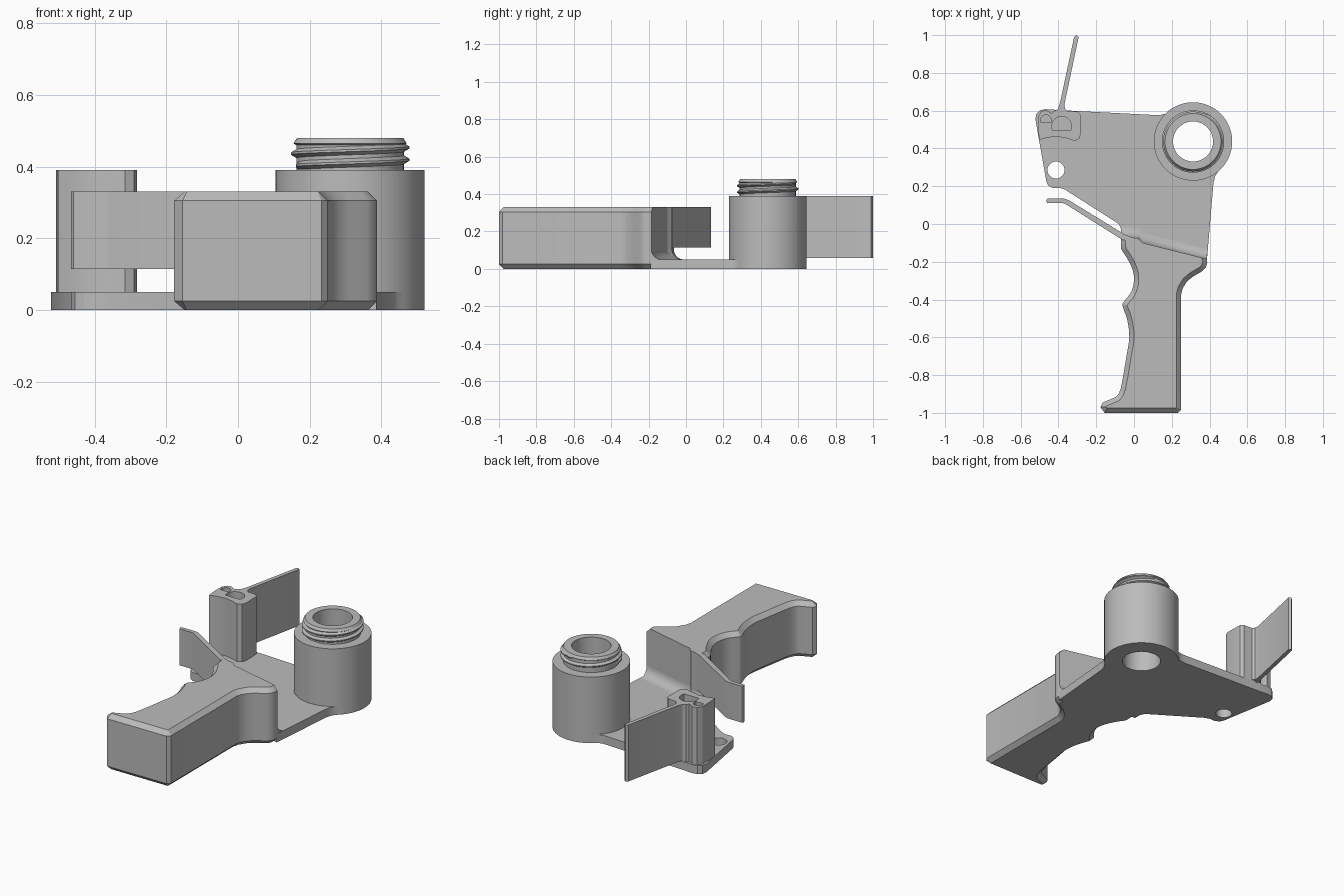
import bpy, bmesh, math
from mathutils import Vector

if "Cube" in bpy.data.objects:
    bpy.data.objects.remove(bpy.data.objects["Cube"])

grey = bpy.data.materials.new("plain grey")
grey.diffuse_color = (0.5, 0.5, 0.5, 1)
grey.use_nodes = True
grey.node_tree.nodes["Principled BSDF"].inputs["Base Color"].default_value = grey.diffuse_color
CX, CY, R, BORE = 0.3125, 0.437, 0.2075, 0.106


def finish(name, bm, angle=30):
    """Turn a bmesh into an object, smooth with sharp edges kept."""
    bmesh.ops.remove_doubles(bm, verts=bm.verts, dist=1e-5)
    bmesh.ops.recalc_face_normals(bm, faces=bm.faces)
    for f in bm.faces:
        f.smooth = True
    for e in bm.edges:
        e.smooth = len(e.link_faces) == 2 and e.calc_face_angle(0) < math.radians(angle)
    me = bpy.data.meshes.new(name)
    bm.to_mesh(me)
    bm.free()
    me.materials.append(grey)
    ob = bpy.data.objects.new(name, me)
    bpy.context.collection.objects.link(ob)
    return ob


def prism(name, loops, z0, z1):
    """Extrude an outline (first loop) with holes (other loops)."""
    bm = bmesh.new()
    edges = []
    for loop in loops:
        vs = [bm.verts.new((x, y, z0)) for x, y in loop]
        edges += [bm.edges.new((vs[i - 1], vs[i])) for i in range(len(vs))]
    bmesh.ops.triangle_fill(bm, use_beauty=True, use_dissolve=False, edges=edges)
    ext = bmesh.ops.extrude_face_region(bm, geom=bm.faces[:])
    for v in ext["geom"]:
        if isinstance(v, bmesh.types.BMVert):
            v.co.z = z1
    return finish(name, bm)


def loft(name, rings, caps=True, wrap=False):
    """Skin closed rings of 3D points."""
    bm = bmesh.new()
    rows = [[bm.verts.new(p) for p in ring] for ring in rings]
    n = len(rows[0])
    for k in range(len(rows) if wrap else len(rows) - 1):
        a, b = rows[k], rows[(k + 1) % len(rows)]
        for i in range(n):
            j = (i + 1) % n
            bm.faces.new((a[i], a[j], b[j], b[i]))
    if caps:
        bm.faces.new(rows[0])
        bm.faces.new(rows[-1])
    return finish(name, bm)


def arc(cx, cy, r, a0, a1, n):
    return [(cx + r * math.cos(math.radians(a0 + (a1 - a0) * i / n)),
             cy + r * math.sin(math.radians(a0 + (a1 - a0) * i / n))) for i in range(n + 1)]


def spline(pts, steps=3):
    """Catmull-Rom curve through 2D points."""
    p = [Vector(q) for q in [pts[0]] + pts + [pts[-1]]]
    out = []
    for i in range(1, len(p) - 2):
        a, b, c, d = p[i - 1:i + 3]
        for s in range(steps):
            t = s / steps
            q = 0.5 * (2 * b + (c - a) * t + (2 * a - 5 * b + 4 * c - d) * t * t
                       + (3 * b - a - 3 * c + d) * t ** 3)
            out.append(tuple(q))
    return out + [pts[-1]]


# Base plate with barrel bore and pivot hole
plate = [(-0.465, 0.23), (-0.522, 0.555), (-0.517, 0.583), (-0.497, 0.603), (-0.465, 0.608),
         (-0.38, 0.602), (0.11, 0.577), (0.14, 0.578)]
plate += arc(CX, CY, R, 135, -50.625, 33)
plate += [(0.43, 0.253), (0.421, 0.22), (0.386, -0.19), (0.045, -0.105), (0.02, -0.08),
          (-0.066, -0.07), (-0.067, -0.03), (-0.08, 0.0), (-0.365, 0.182), (-0.39, 0.19),
          (-0.43, 0.19), (-0.455, 0.205)]
prism("base_plate", [plate, arc(CX, CY, BORE, 0, 360, 64)[:-1],
                     arc(-0.413, 0.286, 0.045, 0, 360, 32)[:-1]], 0, 0.05)

# Hollow barrel with threaded neck
profile = [(BORE, 0.05), (R, 0.05), (R, 0.39), (0.15, 0.39), (0.15, 0.46), (0.158, 0.465),
           (0.148, 0.48), (BORE, 0.48)]
loft("barrel", [[(CX + r * math.cos(a), CY + r * math.sin(a), z) for r, z in profile]
                for a in (2 * math.pi * i / 64 for i in range(64))], caps=False, wrap=True)

# Helical thread ridge on the neck
rings = []
for i in range(113):
    a, z = 2 * math.pi * i / 64 + math.pi, 0.402 + 0.06 * i / 112
    top = 0.149 + 0.016 * min(1, i / 6, (112 - i) / 6)
    sec = [(0.145, z - 0.015), (top, z - 0.003), (top, z + 0.003), (0.145, z + 0.015)]
    rings.append([(CX + r * math.cos(a), CY + r * math.sin(a), h) for r, h in sec])
loft("neck_thread", rings)

# Hand grip: chamfered outline, with a plain wall towards the plate
wall = [(0.386, -0.185), (0.045, -0.10), (0.02, -0.075), (-0.068, -0.065)]
finger_side = spline([(-0.068, -0.065), (-0.068, -0.13), (-0.04, -0.175), (-0.008, -0.24),
                      (0.0, -0.30), (-0.015, -0.36), (-0.053, -0.41), (-0.06, -0.435),
                      (-0.035, -0.51), (-0.025, -0.60), (-0.04, -0.70), (-0.07, -0.87),
                      (-0.095, -0.915)])
palm_side = [(-0.165, -0.945), (-0.178, -0.97), (-0.155, -1.0), (0.233, -1.0), (0.25, -0.982),
             (0.25, -0.37), (0.257, -0.342), (0.28, -0.305), (0.31, -0.28), (0.36, -0.25),
             (0.38, -0.23), (0.388, -0.205)]
outline = [Vector(p) for p in finger_side + palm_side + wall[:-1]]
plain_from = len(finger_side) + len(palm_side)


def inset(pts, d):
    """Move the chamfered edges inwards by d (counter-clockwise outline)."""
    out = []
    n = len(pts)
    for i, p in enumerate(pts):
        u, v = (p - pts[i - 1]).normalized(), (pts[(i + 1) % n] - p).normalized()
        du = 0 if (i - 1) % n >= plain_from else d
        dv = 0 if i >= plain_from else d
        nu, nv = Vector((-u.y, u.x)), Vector((-v.y, v.x))
        det = nu.x * nv.y - nu.y * nv.x
        if abs(det) < 0.02:
            out.append(p + nv * (du + dv) / 2)
        else:
            out.append(p + Vector((du * nv.y - dv * nu.y, dv * nu.x - du * nv.x)) / det)
    return out


loft("hand_grip", [[(p.x, p.y, z) for p in inset(outline, d)]
                   for d, z in ((0.025, 0), (0, 0.025), (0, 0.305), (0.025, 0.33))])

# Concave fillet between plate and grip wall
r = 0.055
section = [(-0.01, 0.045), (r, 0.045)]
section += [(r - r * math.sin(t), 0.05 + r - r * math.cos(t))
            for t in (math.pi / 2 * i / 8 for i in range(9))]
section += [(-0.01, 0.05 + r)]
loft("grip_fillet", [[(x, y + d, z) for d, z in section] for x, y in wall])

# Springy trigger blade
prism("trigger_blade", [[(-0.466, 0.123), (-0.458, 0.134), (-0.37, 0.134), (-0.345, 0.126),
                         (-0.05, -0.055), (0.0, -0.075), (0.0, -0.09), (-0.06, -0.085),
                         (-0.36, 0.104), (-0.375, 0.11), (-0.458, 0.11)]], 0.115, 0.33)

# Post with two blind D-shaped sockets
post = [(-0.502, 0.445), (-0.507, 0.50), (-0.507, 0.57), (-0.49, 0.598), (-0.462, 0.603),
        (-0.446, 0.59), (-0.432, 0.587), (-0.42, 0.60), (-0.39, 0.606), (-0.36, 0.60),
        (-0.30, 0.595), (-0.284, 0.58), (-0.281, 0.48), (-0.29, 0.452), (-0.315, 0.44),
        (-0.36, 0.455), (-0.41, 0.463), (-0.46, 0.457)]
sockets = [arc(x, y, s, -25, 205, 20) for x, y, s in ((-0.383, 0.518, 0.052), (-0.466, 0.55, 0.028))]
prism("socket_post", [post] + sockets, 0.05, 0.39)

# Long thin leaf behind the post
prism("rear_leaf", [[(-0.42, 0.597), (-0.403, 0.61), (-0.392, 0.64), (-0.317, 0.99),
                     (-0.306, 1.0), (-0.293, 0.99), (-0.368, 0.635), (-0.366, 0.612),
                     (-0.35, 0.595)]], 0.057, 0.39)
